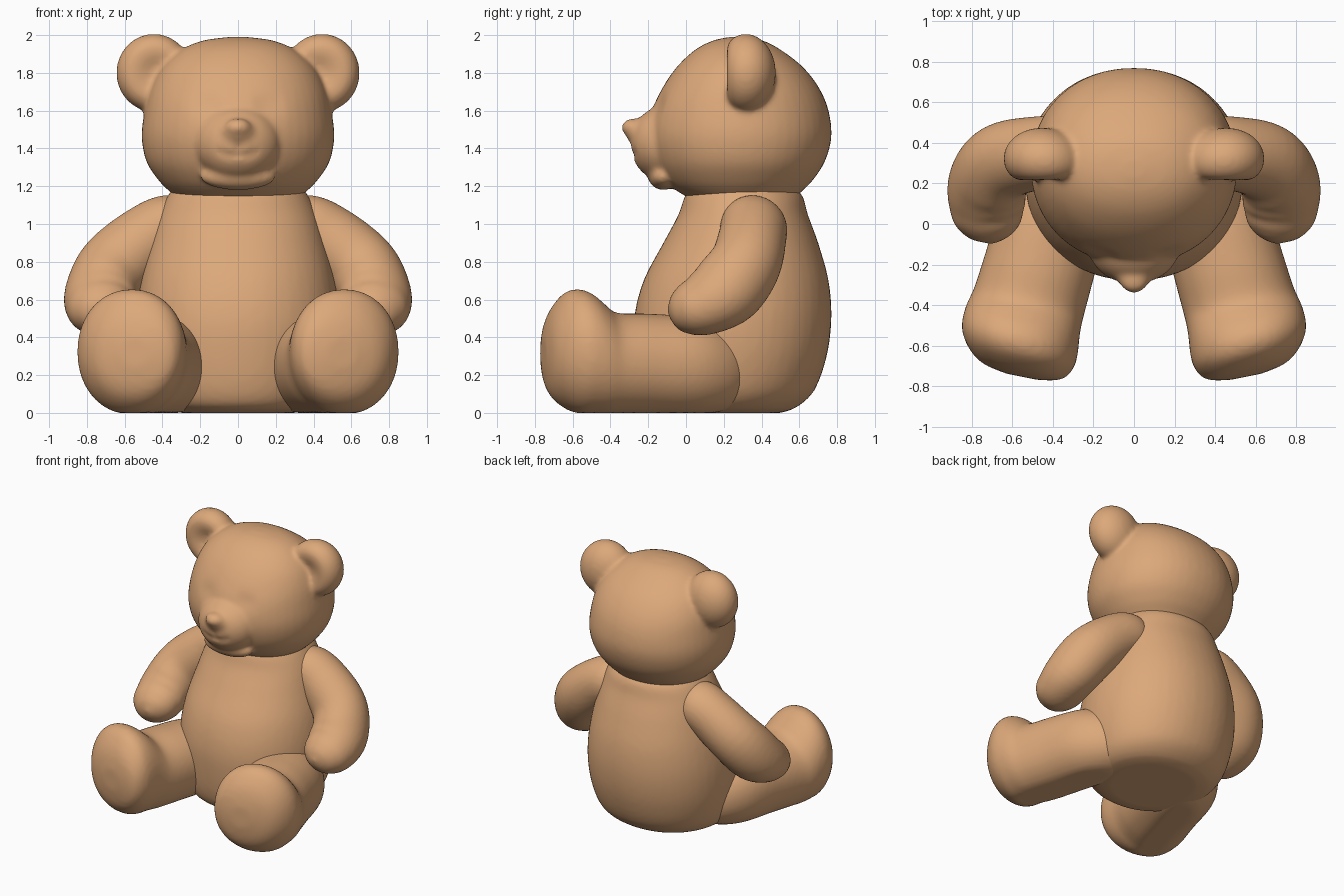
import bpy, bmesh, math
from mathutils import Vector, Matrix

if "Cube" in bpy.data.objects:
    bpy.data.objects.remove(bpy.data.objects["Cube"])

fur = bpy.data.materials.new("honey fur")
fur.diffuse_color = (0.72, 0.395, 0.195, 1)
fur.use_nodes = True
fur.node_tree.nodes["Principled BSDF"].inputs["Base Color"].default_value = fur.diffuse_color


def spline(pts, steps=5):
    """Catmull-Rom through tuples of any length."""
    pts = [Vector(p) for p in pts]
    out = []
    for i in range(len(pts) - 1):
        a, b, c, d = pts[max(i - 1, 0)], pts[i], pts[i + 1], pts[min(i + 2, len(pts) - 1)]
        for k in range(steps):
            t = k / steps
            out.append(0.5 * (2 * b + (c - a) * t + (2 * a - 5 * b + 4 * c - d) * t * t
                              + (3 * b - a - 3 * c + d) * t ** 3))
    return out + [pts[-1]]


def loft(bm, stations, up, axis=None, power=2.0, n=48):
    """Skin rounded sections (x, y, z, r_side, r_up) along a path."""
    st = spline(stations)
    rings = []
    for i, s in enumerate(st):
        c = s[:3]
        nxt, prv = st[min(i + 1, len(st) - 1)], st[max(i - 1, 0)]
        t = Vector(axis) if axis else Vector(nxt[:3]) - Vector(prv[:3])
        u = t.cross(Vector(up)).normalized()
        v = u.cross(t).normalized()
        ring = []
        for k in range(n):
            a = 2 * math.pi * k / n
            ca, sa = math.cos(a), math.sin(a)
            px = math.copysign(abs(ca) ** (2 / power), ca) * max(s[3], 0.005)
            py = math.copysign(abs(sa) ** (2 / power), sa) * max(s[4], 0.005)
            ring.append(bm.verts.new(Vector(c) + u * px + v * py))
        rings.append(ring)
    for r0, r1 in zip(rings, rings[1:]):
        for k in range(n):
            bm.faces.new((r0[k], r0[(k + 1) % n], r1[(k + 1) % n], r1[k]))
    bm.faces.new(rings[0][::-1])
    bm.faces.new(rings[-1])
    return [v for r in rings for v in r]


def ball(bm, centre, radii, rot=Matrix(), seg=48):
    m = Matrix.Translation(centre) @ rot @ Matrix.Diagonal((*radii, 1))
    return bmesh.ops.create_uvsphere(bm, u_segments=seg, v_segments=seg * 2 // 3,
                                     radius=1, matrix=m)["verts"]


def dent(verts, centre, radius, push):
    """Press a soft hollow around a point."""
    for v in verts:
        d = (v.co - Vector(centre)).length / radius
        v.co += Vector(push) * math.exp(-d * d)


def finish(bm, name, voxel, smooth, mirror=False):
    for v in bm.verts:
        v.co.z = max(v.co.z, 0)
    bmesh.ops.recalc_face_normals(bm, faces=bm.faces[:])
    me = bpy.data.meshes.new(name)
    bm.to_mesh(me)
    bm.free()
    me.materials.append(fur)
    for p in me.polygons:
        p.use_smooth = True
    ob = bpy.data.objects.new(name, me)
    bpy.context.collection.objects.link(ob)
    rm = ob.modifiers.new("fuse", "REMESH")
    rm.mode = "VOXEL"
    rm.voxel_size = voxel
    rm.use_smooth_shade = True
    sm = ob.modifiers.new("soften", "SMOOTH")
    sm.factor = 0.5
    sm.iterations = smooth
    if mirror:
        mi = ob.modifiers.new("other side", "MIRROR")
        mi.use_mirror_merge = False
    return ob


def upright(rows):
    """Rows (z, front y, back y, half width) to loft stations."""
    return [(0, (f + b) / 2, z, w, (b - f) / 2) for z, f, b, w in rows]


# Body
bm = bmesh.new()
loft(bm, upright([(0.0, -0.1, 0.50, 0.30), (0.03, -0.2, 0.585, 0.41), (0.12, -0.25, 0.68, 0.485),
                  (0.3, -0.275, 0.745, 0.53), (0.5, -0.275, 0.77, 0.54), (0.7, -0.225, 0.755, 0.515),
                  (0.9, -0.12, 0.70, 0.465), (1.05, -0.04, 0.645, 0.42), (1.16, 0.0, 0.61, 0.365),
                  (1.25, 0.08, 0.5, 0.3)]), up=(0, 1, 0), axis=(0, 0, 1), power=2.1)
finish(bm, "body", 0.02, 5)

# Head: skull, muzzle, nose and ears fused together
bm = bmesh.new()
skull = loft(bm, upright([(1.12, 0.05, 0.56, 0.30), (1.17, -0.04, 0.61, 0.36), (1.23, -0.11, 0.67, 0.42),
                          (1.33, -0.17, 0.735, 0.485), (1.46, -0.2, 0.77, 0.51), (1.6, -0.18, 0.755, 0.495),
                          (1.72, -0.125, 0.705, 0.465), (1.83, -0.05, 0.62, 0.405), (1.92, 0.045, 0.505, 0.305),
                          (1.97, 0.14, 0.41, 0.19), (1.99, 0.23, 0.31, 0.05)]),
             up=(0, 1, 0), axis=(0, 0, 1), power=2.1)
for s in (-1, 1):
    dent(skull, (s * 0.16, -0.15, 1.63), 0.06, (0, 0.018, 0))        # eye hollow
    tilt = Matrix.Rotation(s * math.radians(6), 4, "Z")
    ear = ball(bm, (s * 0.445, 0.315, 1.80), (0.2, 0.16, 0.207), tilt)
    front = [v for v in ear if v.co.y < 0.315]
    dent(front, (s * 0.43, 0.17, 1.80), 0.12, (0, 0.09, 0))          # ear bowl
muzzle = ball(bm, (0, -0.11, 1.425), (0.225, 0.185, 0.2), seg=144)
for v in muzzle:                                                     # mouth crease
    x, y, z = v.co
    if y < -0.15:
        lip = math.exp(-((z - 1.36 - 2.2 * x * x) / 0.014) ** 2) if abs(x) < 0.11 else 0
        cleft = math.exp(-(x / 0.014) ** 2) if 1.36 < z < 1.46 else 0
        v.co.y += 0.016 * max(lip, cleft)
ball(bm, (0, -0.12, 1.25), (0.2, 0.08, 0.07))                        # chin
ball(bm, (0, -0.235, 1.485), (0.1, 0.085, 0.075))                    # snout
ball(bm, (0, -0.28, 1.51), (0.07, 0.062, 0.05))                      # nose
finish(bm, "head", 0.013, 16)

# Arms
bm = bmesh.new()
loft(bm, [(0.22, 0.36, 1.02, 0.09, 0.08), (0.34, 0.36, 1.0, 0.17, 0.16), (0.48, 0.35, 0.92, 0.18, 0.185),
          (0.645, 0.31, 0.78, 0.19, 0.195), (0.72, 0.21, 0.65, 0.2, 0.19), (0.725, 0.09, 0.575, 0.19, 0.165),
          (0.71, 0.0, 0.55, 0.16, 0.135), (0.70, -0.06, 0.54, 0.105, 0.09), (0.695, -0.095, 0.535, 0.02, 0.02)],
     up=(0.3, 0.5, 1))
finish(bm, "arms", 0.016, 6, mirror=True)

# Legs with upturned feet: rows (x, y, bottom z, top z, half width)
bm = bmesh.new()
rows = [(0.26, 0.34, 0.1, 0.34, 0.12), (0.32, 0.22, 0.02, 0.44, 0.22), (0.395, 0.05, -0.015, 0.505, 0.265),
        (0.465, -0.2, -0.015, 0.525, 0.275), (0.515, -0.37, -0.015, 0.53, 0.28), (0.54, -0.44, -0.015, 0.58, 0.287),
        (0.555, -0.5, -0.01, 0.63, 0.292), (0.563, -0.57, -0.005, 0.655, 0.293), (0.56, -0.64, 0.025, 0.635, 0.275),
        (0.555, -0.70, 0.075, 0.565, 0.235), (0.55, -0.735, 0.14, 0.49, 0.18), (0.55, -0.755, 0.24, 0.4, 0.08)]
loft(bm, [(x, y, (b + t) / 2, w, (t - b) / 2) for x, y, b, t, w in rows],
     up=(0, 0, 1), axis=(0.2, -1, 0), power=2.1)
finish(bm, "legs", 0.018, 5, mirror=True)
